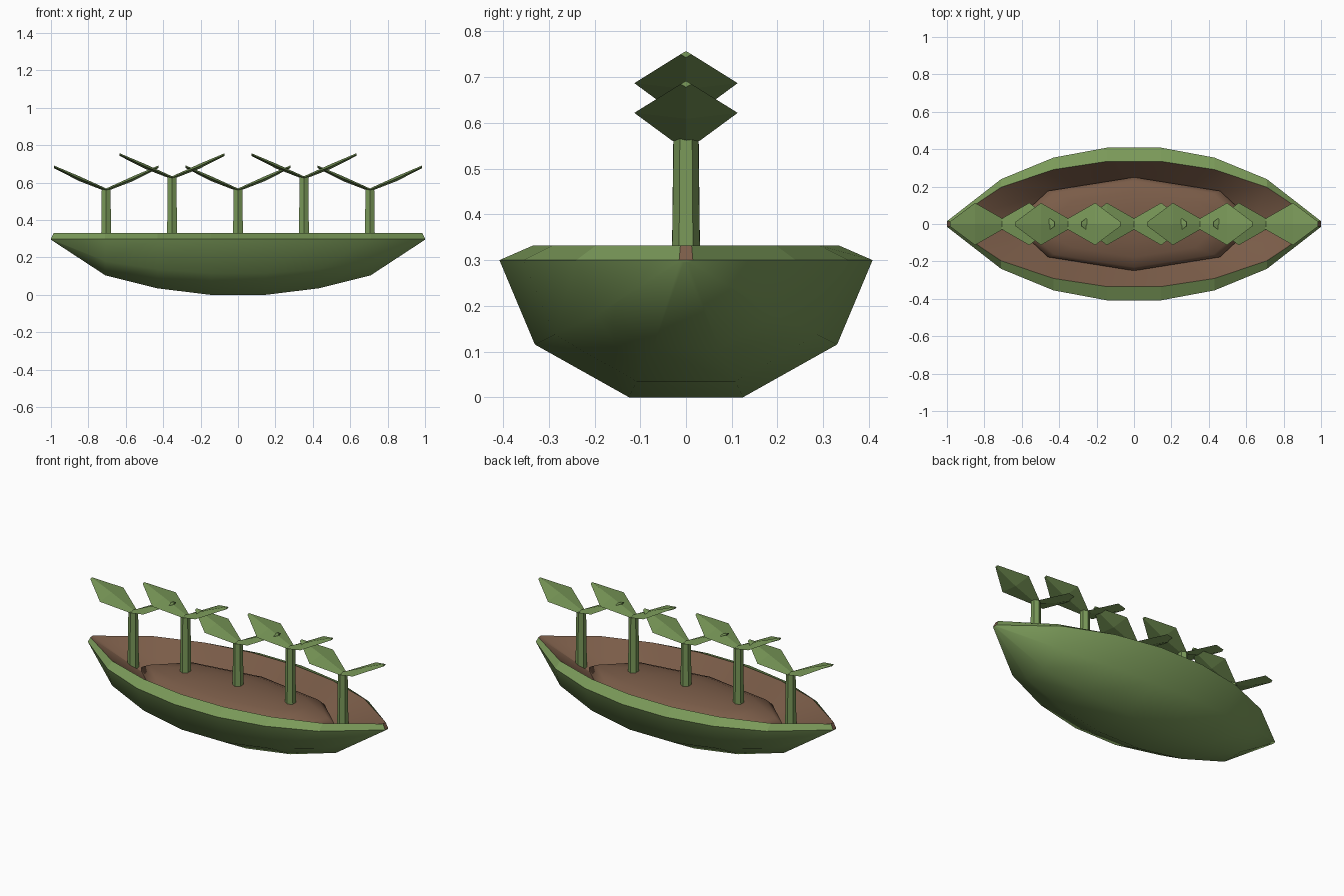
import bpy, bmesh, math

if "Cube" in bpy.data.objects:
    bpy.data.objects.remove(bpy.data.objects["Cube"])

def material(name, col):
    m = bpy.data.materials.new(name)
    m.diffuse_color = (*col, 1)
    m.use_nodes = True
    m.node_tree.nodes["Principled BSDF"].inputs["Base Color"].default_value = m.diffuse_color
    return m

green = material("leaf green", (0.195, 0.32, 0.1))
brown = material("soil brown", (0.195, 0.107, 0.065))

def make(name, verts, faces, mat, smooth=None, upward=False):
    """Mesh object with consistent normals; open sheets can be forced to face up."""
    me = bpy.data.meshes.new(name)
    me.from_pydata(verts, [], faces)
    bm = bmesh.new()
    bm.from_mesh(me)
    bmesh.ops.recalc_face_normals(bm, faces=bm.faces)
    bm.normal_update()
    if upward and sum(f.normal.z * f.calc_area() for f in bm.faces) < 0:
        bmesh.ops.reverse_faces(bm, faces=bm.faces)
    bm.to_mesh(me)
    bm.free()
    me.materials.append(mat)
    ob = bpy.data.objects.new(name, me)
    bpy.context.collection.objects.link(ob)
    if smooth:
        bpy.ops.object.select_all(action='DESELECT')
        ob.select_set(True)
        bpy.context.view_layer.objects.active = ob
        bpy.ops.object.shade_smooth_by_angle(angle=math.radians(smooth))
    return ob

# Hull stations along x: (x, half width, keel height)
half = [(0.145, 0.408, 0.0), (0.43, 0.355, 0.035), (0.71, 0.24, 0.105), (1.0, 0.015, 0.295)]
stations = [(-x, w, k) for x, w, k in reversed(half)] + half
n = len(stations)
m = 2 * n

def ring(r):
    return r + [(x, -y, z) for x, y, z in reversed(r)]

def loft(rings):
    return [(r * m + i, r * m + (i + 1) % m, (r + 1) * m + (i + 1) % m, (r + 1) * m + i)
            for r in range(rings - 1) for i in range(m)]

# Hull: one open six-point section per station, lofted along x
verts, faces = [], []
for x, w, k in stations:
    right = [(x, w, 0.30), (x, 0.81 * w, k + (0.30 - k) * 0.385), (x, 0.305 * w, k)]
    verts += right + [(a, -b, c) for a, b, c in reversed(right)]
for i in range(n - 1):
    for j in range(5):
        a = i * 6 + j
        faces.append((a, a + 1, a + 7, a + 6))
faces += [tuple(range(6)), tuple((n - 1) * 6 + j for j in range(6))]
hull = make("hull", verts, faces, green, 75, upward=True)
hull.data.flip_normals()

# Sloping flat-faced rim, left open at the two tips
outer = [(x, w, 0.30) for x, w, k in stations]
inner = [(x * (0.985 if abs(x) == 1 else 1), 0.82 * w, 0.332) for x, w, k in stations]
verts = ring(outer) + ring(inner)
faces = [f for f in loft(2) if f[0] not in (n - 1, m - 1)]
make("rim", verts, faces, green, upward=True)

# Brown end plates closing the rim at both tips
for side, name in ((-1, "left_tip_plate"), (1, "right_tip_plate")):
    make(name, [(side, -0.015, 0.30), (side, 0.015, 0.30),
                (side * 0.985, 0.0123, 0.332), (side * 0.985, -0.0123, 0.332)],
         [(0, 1, 2, 3)], brown, upward=True)

# Inner lining: steep trough from the rim down to just under the soil mound
def octagon_y(x):
    x = abs(x)
    return 0.25 - 0.073 * x / 0.46 if x < 0.46 else 0.177 * (0.65 - x) / 0.19

bed_x = [0.1, 0.3, 0.46, 0.65]
bed_x = [-x for x in reversed(bed_x)] + bed_x
low = [(x * 0.96, octagon_y(x) * 0.96, 0.20) for x in bed_x]
make("inner_lining", ring(inner) + ring(low), loft(2), brown, 45, upward=True)

# Soil mound: eight-sided flattened dome
levels = [(math.cos(a), 0.235 + 0.07 * math.sin(a)) for a in
          [math.radians(d) for d in (0, 22.5, 45, 67.5)]]
levels = [(1.0, 0.20)] + levels
verts = [(0.65 * s * math.cos(i * math.pi / 4), 0.25 * s * math.sin(i * math.pi / 4), z)
         for s, z in levels for i in range(8)] + [(0, 0, 0.305)]
faces = [(r * 8 + i, r * 8 + (i + 1) % 8, r * 8 + 8 + (i + 1) % 8, r * 8 + 8 + i)
         for r in range(4) for i in range(8)]
faces += [(32 + i, 32 + (i + 1) % 8, 40) for i in range(8)]
make("soil_mound", verts, faces, brown, 80, upward=True)

# Seedlings: six-sided tapered stem with two ridged diamond leaves
def seedling(idx, px, h):
    verts = [(px + r * math.sin(i * math.pi / 3), r * math.cos(i * math.pi / 3), z)
             for r, z in ((0.032, 0.20), (0.027, h)) for i in range(6)]
    faces = [(i, 6 + i, 6 + (i + 1) % 6, (i + 1) % 6) for i in range(6)]
    faces += [tuple(range(6)), tuple(range(11, 5, -1))]
    make(f"stem_{idx}", verts, faces, green)
    for side, label in ((-1, "left"), (1, "right")):
        verts = []
        for dx, w, dz, t in ((0.0, 0.03, -0.004, 0.008), (0.145, 0.113, 0.057, 0.013),
                             (0.28, 0.012, 0.12, 0.007)):
            x, z = px + side * dx, h + dz
            verts += [(x, w, z), (x, 0, z + t), (x, -w, z), (x, 0, z - t)]
        faces = [(r * 4 + j, r * 4 + (j + 1) % 4, r * 4 + 4 + (j + 1) % 4, r * 4 + 4 + j)
                 for r in range(2) for j in range(4)]
        faces += [(3, 2, 1, 0), (8, 9, 10, 11)]
        make(f"{label}_leaf_{idx}", verts, faces, green)

for i in range(5):
    seedling(i + 1, -0.705 + i * 0.3525, 0.63 if i % 2 else 0.565)
